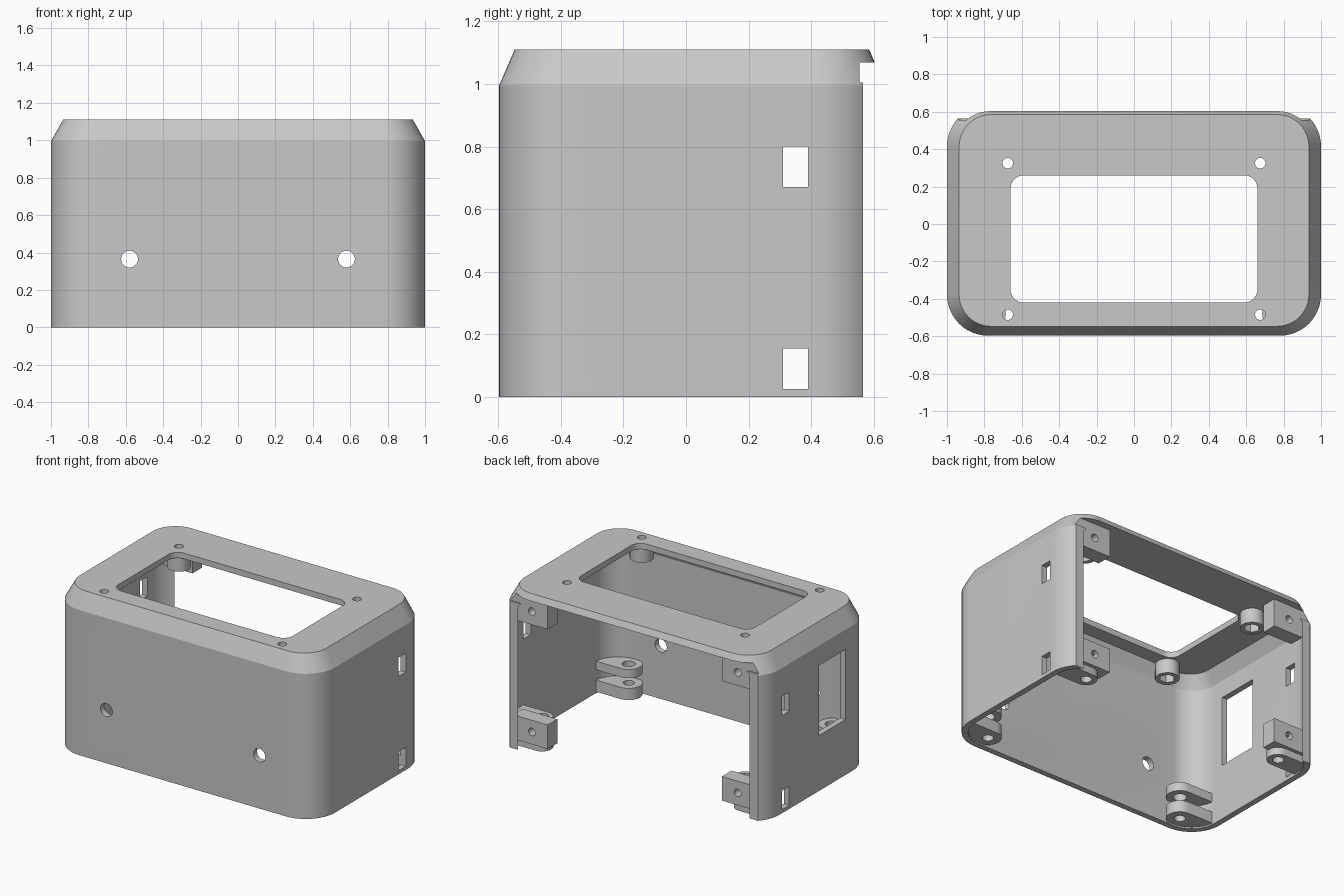
import bpy, bmesh
from math import cos, sin, pi, radians

if "Cube" in bpy.data.objects:
    bpy.data.objects.remove(bpy.data.objects["Cube"], do_unlink=True)

SHADE = (0.58, 0.58, 0.58, 1)
grey = bpy.data.materials.new("light grey plastic")
grey.use_nodes = True
grey.diffuse_color = SHADE
grey.node_tree.nodes["Principled BSDF"].inputs["Base Color"].default_value = SHADE


# Outlines
def arc(cx, cy, r, a0, a1, n):
    return [(cx + r * cos(a0 + (a1 - a0) * i / n), cy + r * sin(a0 + (a1 - a0) * i / n))
            for i in range(n + 1)]


def circle(x, y, r, n=24):
    return arc(x, y, r, 0, 2 * pi, n)[:-1]


def hexagon(x, y, r, n=24):
    pts = []
    for i in range(n):
        a = 2 * pi * i / n
        d = r * cos(pi / 6) / cos(a % (pi / 3) - pi / 6)
        pts.append((x + d * cos(a), y + d * sin(a)))
    return pts


def rectangle(x0, x1, y0, y1):
    return [(x0, y0), (x1, y0), (x1, y1), (x0, y1)]


def rounded(x, y0, y1, r, n=12):
    corners = [(x - r, y1 - r), (r - x, y1 - r), (r - x, y0 + r), (x - r, y0 + r)]
    return [p for k, (cx, cy) in enumerate(corners)
            for p in arc(cx, cy, r, k * pi / 2, (k + 1) * pi / 2, n)]


def body(inset, rise):
    """Body outline; rise goes from 0 to 1 up the chamfer."""
    return rounded(1 - inset - 0.065 * rise, -0.597 + inset + 0.05 * rise,
                   0.635 - inset - 0.05 * rise, 0.22 - inset - 0.05 * rise)


# Solids
def place(x, y, h, upright):
    return (x, h, y) if upright else (x, y, h)


def add_loft(bm, loops, ring=False, upright=False):
    """Skin matching (outline, height) loops; ring closes last to first."""
    rows = [[bm.verts.new(place(x, y, h, upright)) for x, y in pts] for pts, h in loops]
    n = len(rows[0])
    pairs = list(zip(rows, rows[1:]))
    if ring:
        pairs.append((rows[-1], rows[0]))
    else:
        bm.faces.new(rows[0][::-1])
        bm.faces.new(rows[-1])
    for a, b in pairs:
        for i in range(n):
            j = (i + 1) % n
            bm.faces.new((a[i], a[j], b[j], b[i]))


def add_prism(bm, pts, h0, h1, upright=False):
    add_loft(bm, [(pts, h0), (pts, h1)], upright=upright)


def add_plate(bm, outlines, h0, h1, upright=False):
    """Extrude an outline with holes."""
    edges = []
    for pts in outlines:
        vs = [bm.verts.new(place(x, y, h0, upright)) for x, y in pts]
        edges += [bm.edges.new((vs[i - 1], vs[i])) for i in range(len(vs))]
    bmesh.ops.triangle_fill(bm, use_beauty=True, edges=edges, normal=place(0, 0, 1, upright))
    out = bmesh.ops.extrude_face_region(bm, geom=bm.faces[:])
    verts = [g for g in out["geom"] if isinstance(g, bmesh.types.BMVert)]
    bmesh.ops.translate(bm, verts=verts, vec=place(0, 0, h1 - h0, upright))


def finish(name, bm):
    bmesh.ops.recalc_face_normals(bm, faces=bm.faces[:])
    mesh = bpy.data.meshes.new(name)
    bm.to_mesh(mesh)
    bm.free()
    mesh.materials.append(grey)
    ob = bpy.data.objects.new(name, mesh)
    bpy.context.collection.objects.link(ob)
    smooth(ob)
    return ob


def smooth(ob):
    ob.data.shade_smooth()
    ob.data.set_sharp_from_angle(angle=radians(20))


# Hollow case: chamfered outside, display opening, inside
opening = rounded(0.66, -0.42, 0.26, 0.07)
bm = bmesh.new()
add_loft(bm, [(body(0, 0), 0), (body(0, 0), 0.995), (body(0, 1), 1.11),
              (opening, 1.11), (opening, 1.07),
              (body(0.04, 0.78), 1.07), (body(0.04, 0), 0.98), (body(0.04, 0), 0)], ring=True)
case = finish("case", bm)

# Cutter: open back, side window, slots and screw holes
bm = bmesh.new()
low, high = rectangle(-2, 2, 0.565, 1), rectangle(-2.1, 2.1, 0.555, 1.1)
add_loft(bm, [(low, -0.1), (low, 1.005), (high, 1.005), (high, 1.068)])
add_prism(bm, rectangle(-1.1, -0.9, -0.30, -0.01), 0.38, 0.86)
for s in (-1, 1):
    for z0, z1 in ((0.025, 0.155), (0.67, 0.80)):
        add_prism(bm, rectangle(s - 0.1, s + 0.1, 0.31, 0.39), z0, z1)
    add_prism(bm, circle(s * 0.58, 0.365, 0.045), -0.7, -0.5, upright=True)
    for y in (0.325, -0.485):
        add_prism(bm, circle(s * 0.675, y, 0.028), 1.0, 1.2)
cutter = finish("case_cutter", bm)
cutter.hide_render = True

cut = case.modifiers.new("openings", "BOOLEAN")
cut.operation, cut.solver, cut.object = "DIFFERENCE", "MANIFOLD", cutter
bpy.context.view_layer.objects.active = case
bpy.ops.object.modifier_apply(modifier=cut.name)
bpy.data.objects.remove(cutter, do_unlink=True)
smooth(case)

# Tab outlines for the +x side: round end inward, other end in the wall
back_tab = arc(0.77, 0.46, 0.07, pi / 2, 3 * pi / 2, 16) + [(0.965, 0.39), (0.945, 0.53)]
front_tab = (arc(0.77, -0.48, 0.085, pi / 2, 3 * pi / 2, 16)
             + arc(0.78, -0.377, 0.205, radians(-66), radians(-5), 8))

for s, side in ((1, "left"), (-1, "right")):
    # Nut bosses under the top
    for y, end in ((0.325, "back"), (-0.485, "front")):
        x = s * 0.675
        tube, bore, nut = circle(x, y, 0.075), circle(x, y, 0.028), hexagon(x, y, 0.05)
        bm = bmesh.new()
        add_loft(bm, [(tube, 0.97), (tube, 1.075), (bore, 1.075),
                      (bore, 1.06), (nut, 1.06), (nut, 0.97)], ring=True)
        finish(f"{end}_{side}_boss", bm)

    # Paired round-ended tabs on the side walls
    for outline, y, end in ((back_tab, 0.46, "back"), (front_tab, -0.48, "front")):
        for z0, z1, r, level in ((0.01, 0.09, 0.035, "lower"), (0.16, 0.22, 0.042, "upper")):
            bm = bmesh.new()
            add_plate(bm, [[(s * px, py) for px, py in outline], circle(s * 0.77, y, r)], z0, z1)
            finish(f"{end}_{side}_{level}_tab", bm)

    # Screw blocks for the back panel
    for x1, z0, z1, hole, level in ((0.925, 0.06, 0.225, 0.145, "lower"),
                                    (0.885, 0.88, 1.075, 0.97, "upper")):
        bm = bmesh.new()
        add_plate(bm, [rectangle(s * 0.66, s * x1, z0, z1), circle(s * 0.78, hole, 0.026)],
                  0.45, 0.555, upright=True)
        finish(f"{side}_{level}_block", bm)
